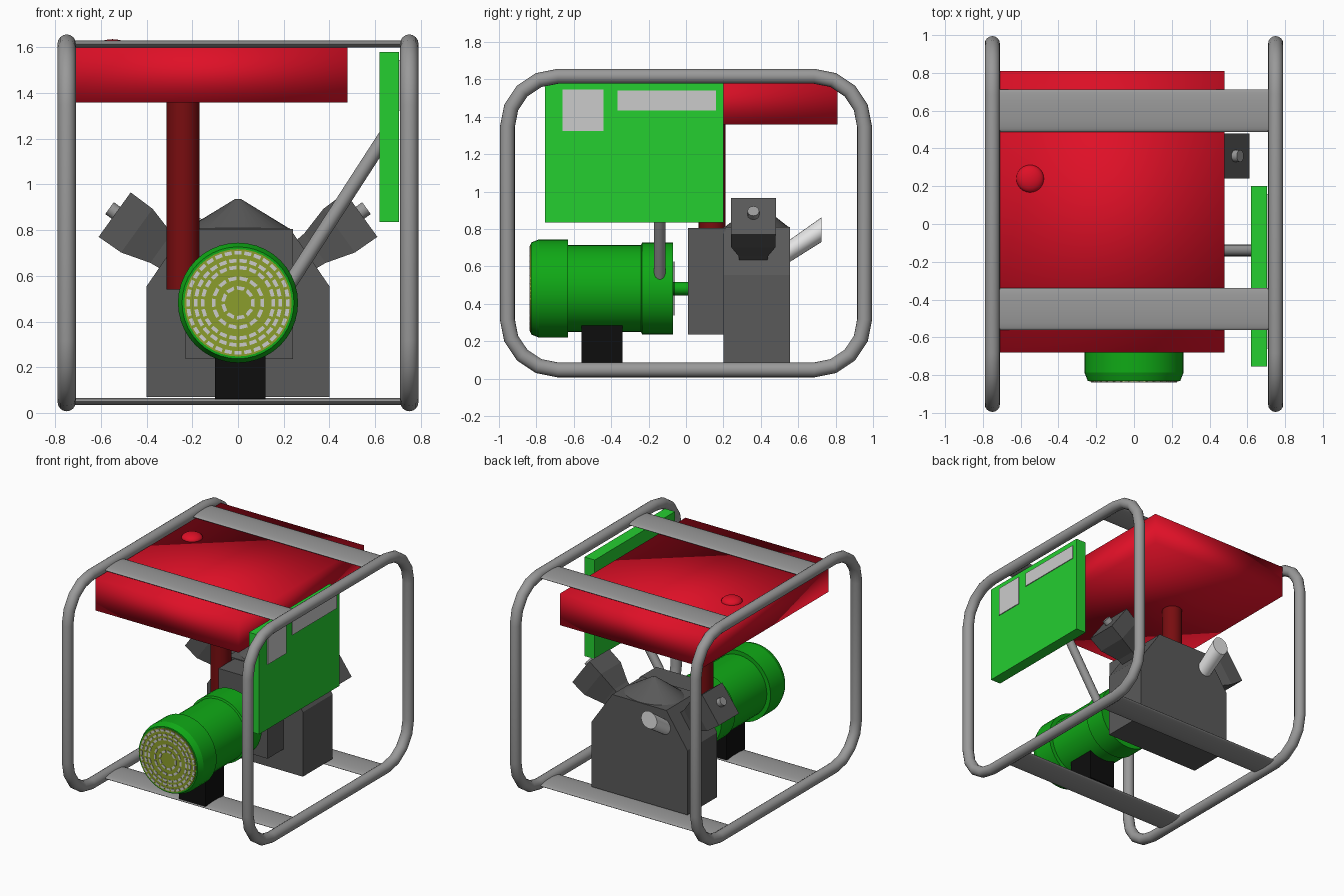
import bpy, bmesh, math
from mathutils import Vector, Matrix

if "Cube" in bpy.data.objects:
    bpy.data.objects.remove(bpy.data.objects["Cube"])


def material(name, r, g, b):
    m = bpy.data.materials.new(name)
    m.diffuse_color = (r, g, b, 1)
    m.use_nodes = True
    m.node_tree.nodes["Principled BSDF"].inputs["Base Color"].default_value = m.diffuse_color
    return m


RED = material("tank red", 0.74, 0.005, 0.02)
DARK_RED = material("dark red", 0.19, 0.004, 0.005)
GREEN = material("panel green", 0.018, 0.62, 0.03)
MOTOR_GREEN = material("motor green", 0.005, 0.40, 0.008)
STEEL = material("frame grey", 0.32, 0.32, 0.32)
IRON = material("engine grey", 0.10, 0.10, 0.10)
BLACK = material("black", 0.004, 0.004, 0.004)
LIGHT = material("light grey", 0.60, 0.60, 0.60)
OLIVE = material("grille olive", 0.26, 0.34, 0.025)
WHITE = material("exhaust pale", 0.78, 0.78, 0.78)


def finish(bm, name, mat, angle=35):
    """Turn a bmesh into an object; angle None keeps flat faces."""
    bmesh.ops.recalc_face_normals(bm, faces=bm.faces)
    me = bpy.data.meshes.new(name)
    bm.to_mesh(me)
    bm.free()
    me.materials.append(mat)
    if angle is not None:
        me.polygons.foreach_set("use_smooth", [True] * len(me.polygons))
        me.set_sharp_from_angle(angle=math.radians(angle))
    ob = bpy.data.objects.new(name, me)
    bpy.context.collection.objects.link(ob)
    return ob


def box(name, mat, x, y, z, angle=None):
    bm = bmesh.new()
    bmesh.ops.create_cube(bm, size=1)
    for v in bm.verts:
        v.co = Vector([(a + b) / 2 + c * (b - a) for (a, b), c in zip((x, y, z), v.co)])
    return finish(bm, name, mat, angle)


def rod(name, mat, a, b, r1, r2=None, sides=24, squash=1, angle=35):
    """Round bar or cone between two points; squash flattens local x."""
    a, b = Vector(a), Vector(b)
    d = b - a
    bm = bmesh.new()
    bmesh.ops.create_cone(bm, cap_ends=True, segments=sides, radius1=r1,
                          radius2=r1 if r2 is None else r2, depth=d.length)
    rot = d.to_track_quat('Z', 'Y').to_matrix().to_4x4()
    bm.transform(Matrix.Translation((a + b) / 2) @ rot @ Matrix.Diagonal((squash, 1, 1, 1)))
    return finish(bm, name, mat, angle)


def loft(name, mat, rings, angle=35):
    """Skin equal-length rings of points and cap both ends."""
    bm = bmesh.new()
    vs = [[bm.verts.new(p) for p in ring] for ring in rings]
    n = len(vs[0])
    for p, q in zip(vs, vs[1:]):
        for i in range(n):
            bm.faces.new((p[i], p[(i + 1) % n], q[(i + 1) % n], q[i]))
    bm.faces.new(vs[0])
    bm.faces.new(vs[-1])
    return finish(bm, name, mat, angle)


def circle_y(x, y, z, r, n=40):
    return [(x + r * math.cos(math.tau * i / n), y, z + r * math.sin(math.tau * i / n))
            for i in range(n)]


def prism_y(name, mat, profile, y0, y1):
    return loft(name, mat, [[(x, y, z) for x, z in profile] for y in (y0, y1)], None)


# Side hoops of the tube frame
R, CY, CZ, CR = 0.04, 0.955, 0.785, 0.27
path = []
for k, (sy, sz) in enumerate([(1, 1), (-1, 1), (-1, -1), (1, -1)]):
    for s in range(5):
        t = math.pi / 2 * (k + s / 4)
        path.append((sy * (CY - CR) + CR * math.cos(t), 0.832 + sz * (CZ - CR) + CR * math.sin(t)))


def hoop(name, x):
    bm = bmesh.new()
    n, rings = len(path), []
    for i, (y, z) in enumerate(path):
        py, pz = path[i - 1]
        qy, qz = path[(i + 1) % n]
        tangent = Vector((0, qy - py, qz - pz)).normalized()
        out = tangent.cross(Vector((1, 0, 0)))
        rings.append([bm.verts.new(Vector((x, y, z)) + R * (
            Vector((math.cos(a), 0, 0)) + out * math.sin(a)))
            for a in [math.tau * j / 16 for j in range(16)]])
    for i in range(n):
        p, q = rings[i], rings[(i + 1) % n]
        for j in range(16):
            k = (j + 1) % 16
            bm.faces.new((p[j], p[k], q[k], q[j]))
    finish(bm, name, STEEL, 50)


hoop("frame_hoop_left", -0.75)
hoop("frame_hoop_right", 0.75)

# Flattened cross bars, top and bottom
for level, z in (("bottom", 0.05), ("top", 1.615)):
    for side, y in (("front", -0.45), ("back", 0.60)):
        bm = bmesh.new()
        bmesh.ops.create_cone(bm, cap_ends=True, segments=24, radius1=1, radius2=1, depth=1.5)
        bm.transform(Matrix.Translation((0, y, z)) @ Matrix.Diagonal((1, 0.112, 0.016, 1))
                     @ Matrix.Rotation(math.pi / 2, 4, 'Y'))
        finish(bm, f"crossbar_{level}_{side}", STEEL, 80)

# Fuel tank, domed cap and fuel pipe
box("fuel_tank", RED, (-0.71, 0.48), (-0.68, 0.81), (1.36, 1.60), 180)
bm = bmesh.new()
bmesh.ops.create_uvsphere(bm, u_segments=24, v_segments=12, radius=1)
bm.transform(Matrix.Translation((-0.55, 0.24, 1.60)) @ Matrix.Diagonal((0.073, 0.073, 0.036, 1)))
finish(bm, "tank_cap", RED)
rod("fuel_pipe", DARK_RED, (-0.24, 0.14, 0.54), (-0.24, 0.14, 1.40), 0.072)

# Engine body, flywheel housing with a seat for the pipe, and top cone
prism_y("engine_body", IRON, [(-0.40, 0.07), (0.40, 0.07), (0.40, 0.555), (0.225, 0.81),
                              (-0.225, 0.81), (-0.40, 0.555)], 0.20, 0.555)
prism_y("engine_housing", IRON, [(-0.23, 0.235), (0.24, 0.235), (0.24, 0.805), (-0.17, 0.805),
                                 (-0.17, 0.54), (-0.23, 0.54)], 0.01, 0.21)
bm = bmesh.new()
bmesh.ops.create_cone(bm, cap_ends=True, segments=28, radius1=0.225, radius2=0.012, depth=0.13)
bm.transform(Matrix.Translation((0, 0.378, 0.872)) @ Matrix.Diagonal((1, 0.78, 1, 1)))
finish(bm, "engine_top_cone", IRON)

# Angled cylinder heads with bolts, mirrored in x
for side, s in (("left", -1), ("right", 1)):
    out = Vector((s * 0.81, 0, 0.585))
    up = Vector((-s * 0.585, 0, 0.81))
    tip = Vector((s * 0.54, 0.36, 0.868))

    def square(depth, half):
        c = tip - out * depth
        return [c + up * half * a + Vector((0, half * b, 0))
                for a, b in ((1, 1), (1, -1), (-1, -1), (-1, 1))]

    loft(f"cylinder_head_{side}", IRON,
         [square(0.40, 0.065), square(0.25, 0.08), square(0.12, 0.118), square(0, 0.12)], None)
    rod(f"head_bolt_{side}", STEEL, tip + up * 0.01 - out * 0.01,
        tip + up * 0.01 + out * 0.035, 0.032, sides=12)

# Exhaust spout with an upright cut end
loft("exhaust_spout", WHITE, [circle_y(-0.2, 0.52, 0.66, 0.058, 24),
                              circle_y(-0.2, 0.725, 0.797, 0.066, 24)], 40)

# Electric motor, turned profile along y
MZ = 0.482
profile = [(-0.83, 0.245), (-0.785, 0.263), (-0.63, 0.263), (-0.63, 0.232), (-0.24, 0.232),
           (-0.235, 0.246), (-0.07, 0.246)]
loft("motor_body", MOTOR_GREEN, [circle_y(0, y, MZ, r) for y, r in profile], 20)
rod("motor_shaft", MOTOR_GREEN, (0, -0.08, MZ), (0, 0.02, MZ), 0.036)
rod("motor_seal_disc", BLACK, (0, -0.068, MZ), (0, -0.061, MZ), 0.145)
box("motor_stand", BLACK, (-0.10, 0.12), (-0.56, -0.34), (0.06, 0.30))

# Fan grille: disc with rings of slots
rod("grille_disc", OLIVE, (0, -0.835, MZ), (0, -0.828, MZ), 0.235, sides=40)
bm = bmesh.new()
for radius, count in ((0.066, 9), (0.108, 14), (0.155, 22), (0.185, 26), (0.219, 32)):
    for i in range(count):
        a = math.tau * i / count
        h = math.tau / count * 0.36
        bm.faces.new([bm.verts.new((r * math.cos(t), -0.838, MZ + r * math.sin(t)))
                      for r, t in ((radius - 0.008, a - h), (radius + 0.008, a - h),
                                   (radius + 0.008, a + h), (radius - 0.008, a + h))])
for f in bmesh.ops.extrude_face_region(bm, geom=bm.faces[:])["geom"]:
    if isinstance(f, bmesh.types.BMVert):
        f.co.y += 0.005
finish(bm, "grille_slots", LIGHT, None)

# Control panel, its display plates and the support rod
box("control_panel", GREEN, (0.62, 0.705), (-0.755, 0.20), (0.835, 1.58))
box("panel_square_plate", LIGHT, (0.703, 0.711), (-0.66, -0.44), (1.325, 1.545))
box("panel_long_plate", LIGHT, (0.703, 0.711), (-0.365, 0.16), (1.435, 1.54))
rod("panel_support", STEEL, (0.21, -0.14, 0.54), (0.65, -0.14, 1.22), 0.031, sides=16)
